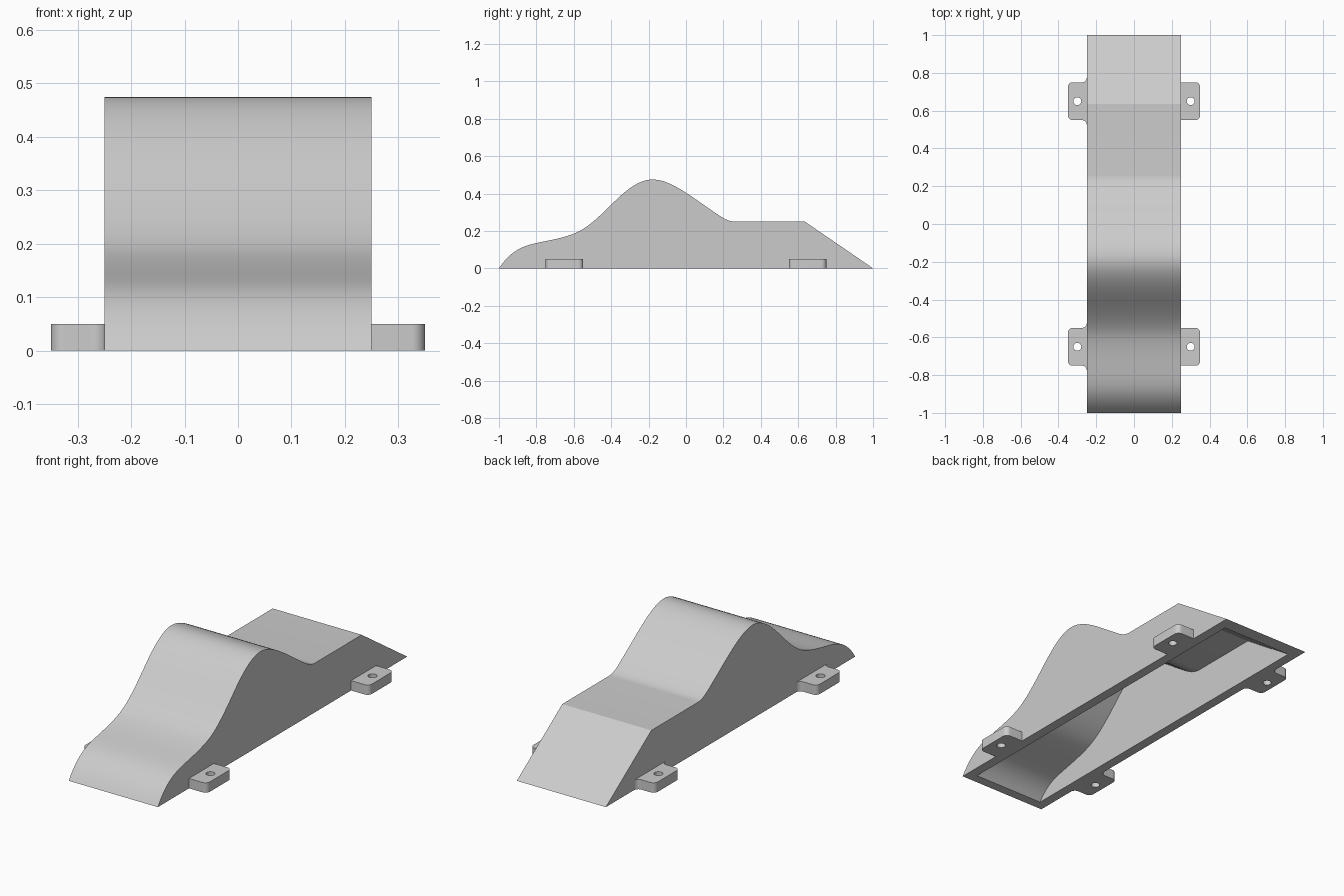
import bpy, bmesh, math
from mathutils import Vector, Matrix

cube = bpy.data.objects.get("Cube")
if cube:
    bpy.data.objects.remove(cube, do_unlink=True)

grey = bpy.data.materials.new("light grey")
grey.use_nodes = True
color = (0.6, 0.6, 0.6, 1)
grey.diffuse_color = color
grey.node_tree.nodes["Principled BSDF"].inputs["Base Color"].default_value = color


def prism(name, outline, direction):
    """Extrude a closed 3D outline along a direction."""
    bm = bmesh.new()
    face = bm.faces.new([bm.verts.new(p) for p in outline])
    new = bmesh.ops.extrude_face_region(bm, geom=[face])["geom"]
    bmesh.ops.translate(bm, vec=direction,
                        verts=[v for v in new if isinstance(v, bmesh.types.BMVert)])
    bmesh.ops.recalc_face_normals(bm, faces=bm.faces)
    mesh = bpy.data.meshes.new(name)
    bm.to_mesh(mesh)
    bm.free()
    mesh.materials.append(grey)
    obj = bpy.data.objects.new(name, mesh)
    bpy.context.collection.objects.link(obj)
    return obj


def activate(obj):
    bpy.ops.object.select_all(action="DESELECT")
    obj.select_set(True)
    bpy.context.view_layer.objects.active = obj


def cut(obj, cutter):
    """Subtract the cutter, discard it, and shade the result."""
    mod = obj.modifiers.new("cut", "BOOLEAN")
    mod.operation, mod.solver, mod.object = "DIFFERENCE", "EXACT", cutter
    activate(obj)
    bpy.ops.object.modifier_apply(modifier=mod.name)
    bpy.data.objects.remove(cutter, do_unlink=True)
    bpy.ops.object.shade_smooth_by_angle(angle=math.radians(25))


def hump_profile(steps=12):
    """Smooth hump through (y, z, slope) knots, then a flat and a ramp."""
    knots = [(-1, 0, 1.5), (-0.8, 0.135, 0.22), (-0.6, 0.185, 0.38),
             (-0.4, 0.34, 1), (-0.18, 0.475, 0), (0, 0.404, -0.64),
             (0.13, 0.315, -0.68), (0.26, 0.25, 0)]
    pts = []
    for (y0, z0, m0), (y1, z1, m1) in zip(knots, knots[1:]):
        h = y1 - y0
        for i in range(steps):
            t = i / steps
            s = t * t * (3 - 2 * t)
            z = z0 + (z1 - z0) * s + h * t * (1 - t) * (m0 * (1 - t) - m1 * t)
            pts.append(Vector((y0 + h * t, z)))
    return pts + [Vector(p) for p in ((0.26, 0.25), (0.635, 0.25), (1, 0))]


def inset(pts, d):
    """Offset an open profile inwards with mitred corners."""
    out = []
    for i, p in enumerate(pts):
        a = (p - pts[max(i - 1, 0)]).normalized()
        b = (pts[min(i + 1, len(pts) - 1)] - p).normalized()
        a, b = (a if a.length else b), (b if b.length else a)
        n = Vector((a.y + b.y, -a.x - b.x)).normalized()
        out.append(p + n * d / n.dot(Vector((a.y, -a.x))))
    return out


# Hollow body, open underneath
half, wall, roof = 0.25, 0.05, 0.04
profile = hump_profile()
body = prism("ramp_shell", [(-half, p.x, p.y) for p in profile], (2 * half, 0, 0))
inner = half - wall
hollow = prism("hollow_cutter", [(-inner, p.x, p.y) for p in inset(profile, roof)],
               (2 * inner, 0, 0))
cut(body, hollow)


def arc(cx, cy, r, start, end, steps=8):
    angles = [math.radians(start + (end - start) * i / steps) for i in range(steps + 1)]
    return [(cx + r * math.cos(a), cy + r * math.sin(a)) for a in angles]


# Mounting tabs with rounded corners and bolt holes
def tab(name, side, y, filleted):
    r, w, out, height = 0.025, 0.1, 0.35, 0.05
    outline = arc(out - r, -w + r, r, -90, 0) + arc(out - r, w - r, r, 0, 90)
    if filleted:
        outline += arc(half + r, w + r, r, 270, 180)
        outline += arc(half + r, -w - r, r, 180, 90)
    else:
        outline += [(half, w), (half, -w)]
    obj = prism(name, [(side * px, y + py, 0) for px, py in outline], (0, 0, height))
    ring = arc(side * 0.3, y, 0.021, 0, 360, 24)[:-1]
    cut(obj, prism("hole_cutter", [(px, py, -height) for px, py in ring],
                   (0, 0, 3 * height)))


for end, y in (("front", -0.65), ("back", 0.65)):
    tab(end + "_left_tab", 1, y, False)
    tab(end + "_right_tab", -1, y, True)
